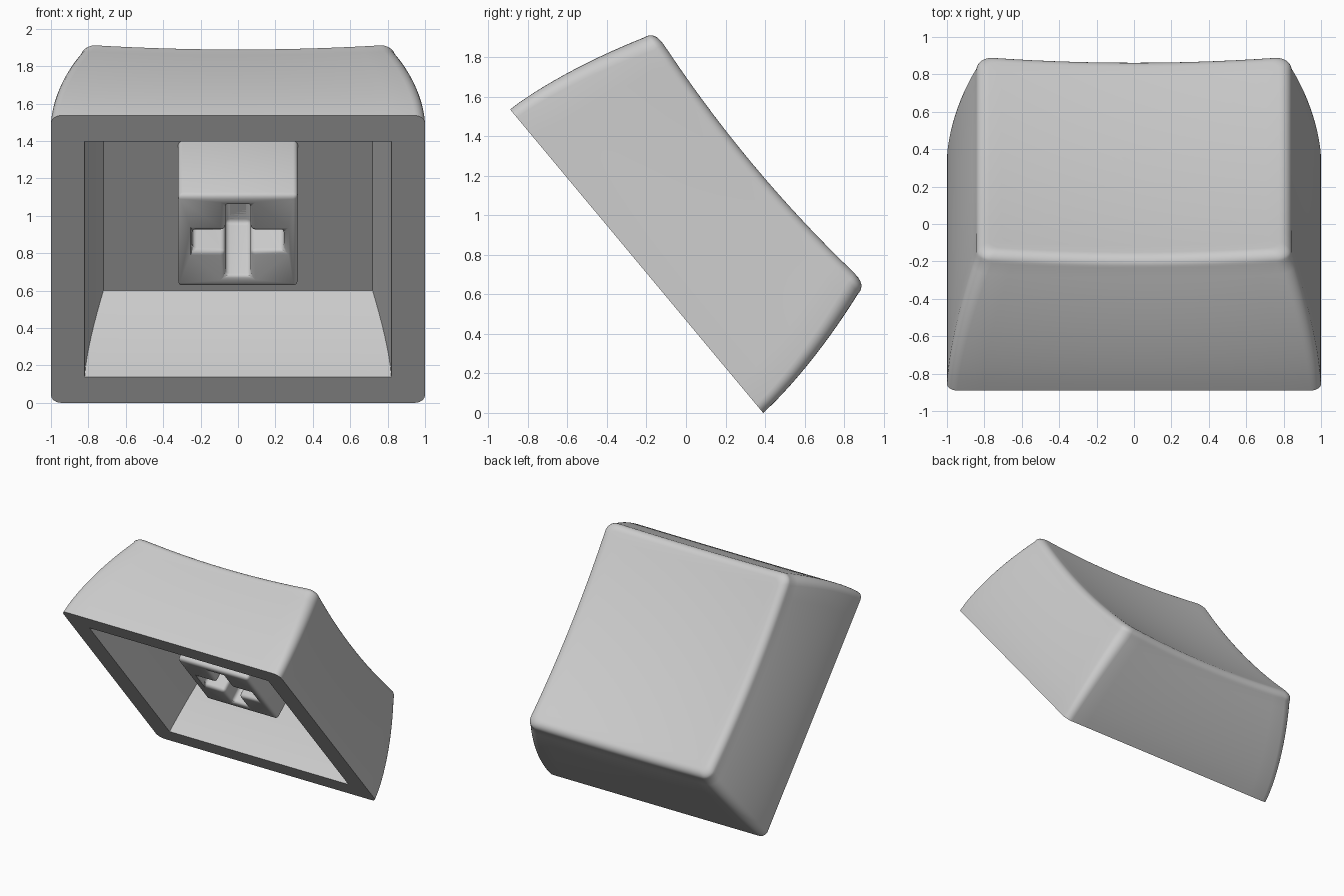
import bpy, bmesh, math
from mathutils import Matrix, Vector

cube = bpy.data.objects.get("Cube")
if cube:
    bpy.data.objects.remove(cube, do_unlink=True)

# Single plastic colour
GREY = (0.6, 0.6, 0.6, 1)
plastic = bpy.data.materials.new("light grey plastic")
plastic.use_nodes = True
plastic.diffuse_color = GREY
plastic.node_tree.nodes["Principled BSDF"].inputs["Base Color"].default_value = GREY

# The cap is modelled upright, then tipped back so its open underside faces front
tilt = math.atan2(1.535, 1.28)
c, s = math.cos(tilt), math.sin(tilt)
TIP = Matrix(((-1, 0, 0, 0), (0, -c, s, -0.25), (0, s, c, s), (0, 0, 0, 1)))


def add_object(name, bm):
    bmesh.ops.recalc_face_normals(bm, faces=bm.faces)
    mesh = bpy.data.meshes.new(name)
    bm.to_mesh(mesh)
    bm.free()
    mesh.materials.append(plastic)
    obj = bpy.data.objects.new(name, mesh)
    bpy.context.collection.objects.link(obj)
    obj.matrix_world = TIP
    return obj


def smooth(obj, degrees):
    bpy.ops.object.select_all(action='DESELECT')
    obj.select_set(True)
    bpy.context.view_layer.objects.active = obj
    for mod in list(obj.modifiers):
        bpy.ops.object.modifier_apply(modifier=mod.name)
    bpy.ops.object.shade_smooth_by_angle(angle=math.radians(degrees))


def rounded_square(half, radius, arc=6, side=14):
    """Points of a rounded square, with evenly divided sides."""
    pts = []
    for k in range(4):
        rot = Matrix.Rotation(k * math.pi / 2, 2)
        inner = half - radius
        for i in range(arc + 1):
            a = i / arc * math.pi / 2
            pts.append(rot @ Vector((inner + radius * math.cos(a), inner + radius * math.sin(a))))
        for i in range(1, side):
            pts.append(rot @ Vector((inner - 2 * inner * i / side, half)))
    return pts


def dish(p):
    """Height of the scooped top surface."""
    return 0.73 + 0.04 * (p.x / 0.82) ** 2 + 0.05 * (p.y / 0.82) ** 2


# Cap: rings lofted from the cavity ceiling, round the rim, up the walls, over the top
TOP, ROUND = 0.825, 0.06
rings = [[(p.x, p.y, 0.6) for p in rounded_square(0.36, 0.001)]]
for i in range(9):
    t = 1 - i / 8
    rings.append([(p.x, p.y, 0.6 * t) for p in rounded_square(0.82 - 0.1 * t ** 1.5, 0.001)])
for i in range(13):
    t = i / 12 * 0.925
    half = 1 - (1 - TOP) * t ** 1.5
    rings.append([(p.x, p.y, t * dish(p)) for p in rounded_square(half, 0.055 + 0.03 * t)])
edge = half
for i in range(1, 8):
    a = i / 7 * math.pi / 2
    inset = ROUND * (1 - math.cos(a)) + 0.01 * i / 7
    drop = ROUND * (1 - math.sin(a))
    rings.append([(p.x, p.y, dish(p) - drop) for p in rounded_square(edge - inset, 0.08 - 0.02 * i / 7)])
last = edge - inset
for i in range(1, 12):
    f = 1 - i / 12
    rings.append([(p.x, p.y, dish(p)) for p in rounded_square(last * f, 0.06 * f)])

bm = bmesh.new()
loops = [[bm.verts.new(co) for co in ring] for ring in rings]
for low, high in zip(loops, loops[1:]):
    for i in range(len(low)):
        j = (i + 1) % len(low)
        bm.faces.new((low[i], low[j], high[j], high[i]))
bm.faces.new(loops[0])
centre = bm.verts.new((0, 0, dish(Vector((0, 0)))))
for i, v in enumerate(loops[-1]):
    bm.faces.new((v, loops[-1][(i + 1) % len(loops[-1])], centre))
bmesh.ops.remove_doubles(bm, verts=bm.verts, dist=0.003)
smooth(add_object("cap_shell", bm), 35)


def prism(name, outline, bottom, top):
    bm = bmesh.new()
    face = bm.faces.new([bm.verts.new((x, y, bottom)) for x, y in outline])
    up = bmesh.ops.extrude_face_region(bm, geom=[face])["geom"]
    bmesh.ops.translate(bm, verts=[g for g in up if isinstance(g, bmesh.types.BMVert)],
                        vec=(0, 0, top - bottom))
    return add_object(name, bm)


# Stem: square post under the ceiling with a cross-shaped socket
SIGNS = ((1, 1), (-1, 1), (-1, -1), (1, -1))
stem = prism("stem", [(0.32 * x, 0.32 * y) for x, y in SIGNS], 0.15, 0.64)
n, w = 0.068, 0.245
cross = []
for x, y in SIGNS:
    corner = [(w * x, n * y), (n * x, n * y), (n * x, w * y)]
    cross += corner if x * y > 0 else corner[::-1]
cutter = prism("socket_cutter", cross, 0.05, 0.6)
cutter.hide_render = True
cutter.hide_viewport = True

cut = stem.modifiers.new("socket", 'BOOLEAN')
cut.operation = 'DIFFERENCE'
cut.solver = 'EXACT'
cut.object = cutter
bevel = stem.modifiers.new("soft edges", 'BEVEL')
bevel.width = 0.025
bevel.segments = 3
bevel.limit_method = 'ANGLE'
smooth(stem, 35)
bpy.data.objects.remove(cutter, do_unlink=True)
